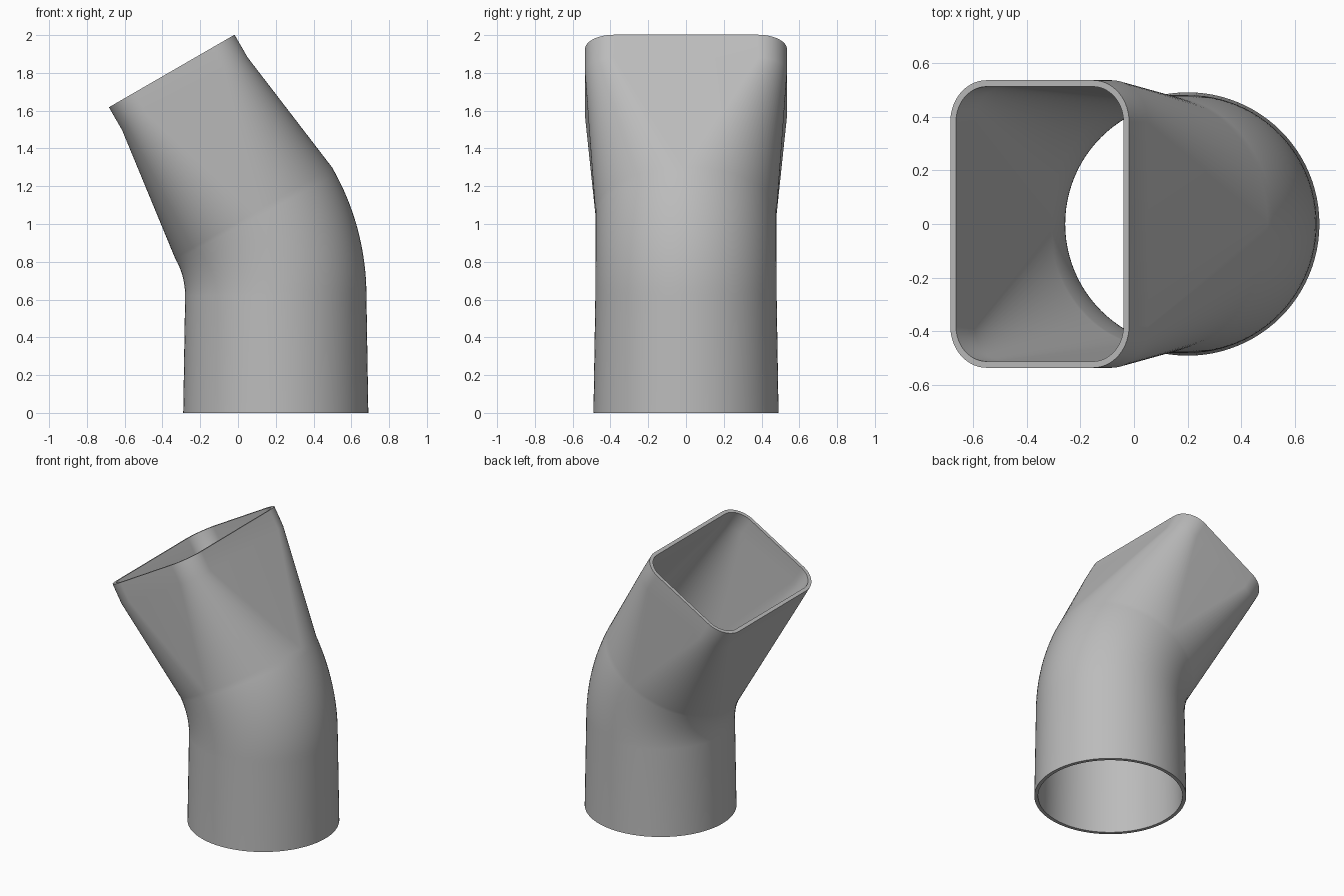
import bpy, bmesh
from math import sin, cos, pi, radians

cube = bpy.data.objects.get("Cube")
if cube:
    bpy.data.objects.remove(cube, do_unlink=True)

grey = bpy.data.materials.new("duct grey")
grey.use_nodes = True
colour = (0.5, 0.5, 0.5, 1)
grey.diffuse_color = colour
grey.node_tree.nodes["Principled BSDF"].inputs["Base Color"].default_value = colour

WALL = 0.024
ARC = 24                      # steps per corner arc
BEND = radians(30)
BEND_X, BEND_Z, BEND_R = -0.68, 0.62, 0.88
PIPE_R = 0.48


def section(x, z, tilt, half_u, half_v, radius, inset):
    """Rounded rectangle across the duct axis; a circle when radius fills it."""
    points = []
    for q, (su, sv) in enumerate([(1, 1), (-1, 1), (-1, -1), (1, -1)]):
        for i in range(ARC + 1):
            a = (q + i / ARC) * pi / 2
            u = su * (half_u - radius) + (radius - inset) * cos(a)
            v = sv * (half_v - radius) + (radius - inset) * sin(a)
            points.append((x + u * cos(tilt), v, z + u * sin(tilt)))
    return points


def along(distance):
    """Point on the axis past the end of the bend."""
    return (BEND_X + BEND_R * cos(BEND) - distance * sin(BEND),
            BEND_Z + BEND_R * sin(BEND) + distance * cos(BEND))


# Sections from the round socket, round the bend, to the rectangular mouth
stations = [(0.2, 0, 0, 0.49, 0.49, 0.49)]
STEPS = 16
for k in range(STEPS + 1):
    t = BEND * k / STEPS
    stations.append((BEND_X + BEND_R * cos(t), BEND_Z + BEND_R * sin(t), t,
                     PIPE_R, PIPE_R, PIPE_R))
for distance in (0.727, 0.866):
    stations.append((*along(distance), BEND, 0.384, 0.535, 0.155))

# Outer skin going up, inner skin coming back down, joined at both rims
rings = [section(*s, 0) for s in stations]
rings += [section(*s, WALL) for s in reversed(stations)]

bm = bmesh.new()
loops = [[bm.verts.new(p) for p in ring] for ring in rings]
for low, high in zip(loops, loops[1:] + loops[:1]):
    n = len(low)
    for i in range(n):
        j = (i + 1) % n
        bm.faces.new((low[i], low[j], high[j], high[i]))
bmesh.ops.remove_doubles(bm, verts=bm.verts, dist=0.0001)
bmesh.ops.recalc_face_normals(bm, faces=bm.faces)

mesh = bpy.data.meshes.new("duct_adapter")
bm.to_mesh(mesh)
bm.free()
mesh.materials.append(grey)
duct = bpy.data.objects.new("duct_adapter", mesh)
bpy.context.collection.objects.link(duct)
bpy.ops.object.select_all(action="DESELECT")
duct.select_set(True)
bpy.context.view_layer.objects.active = duct
bpy.ops.object.shade_smooth_by_angle(angle=radians(30))
